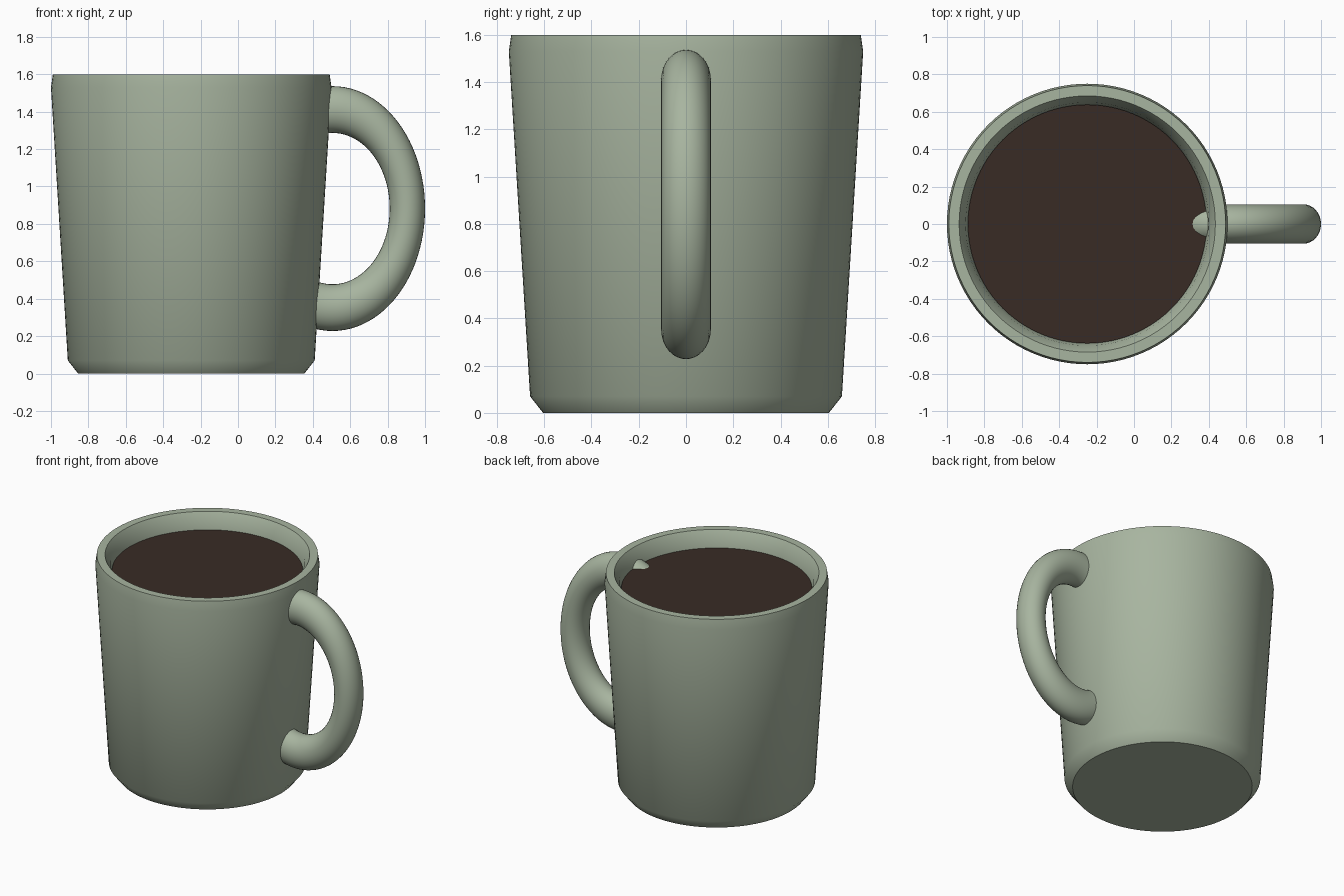
import bpy, bmesh
from math import pi, radians
from mathutils import Vector

if "Cube" in bpy.data.objects:
    bpy.data.objects.remove(bpy.data.objects["Cube"])

CENTRE_X = -0.25


def material(name, rgb):
    mat = bpy.data.materials.new(name)
    mat.diffuse_color = (*rgb, 1)
    mat.use_nodes = True
    mat.node_tree.nodes["Principled BSDF"].inputs["Base Color"].default_value = mat.diffuse_color
    return mat


def finish(obj, mat, angle=50):
    obj.data.materials.append(mat)
    bpy.ops.object.select_all(action='DESELECT')
    obj.select_set(True)
    bpy.context.view_layer.objects.active = obj
    bpy.ops.object.shade_smooth_by_angle(angle=radians(angle))


def lathe(name, profile, mat, steps=96):
    """Spin a (radius, height) profile around the vertical axis."""
    bm = bmesh.new()
    verts = [bm.verts.new((r, 0, z)) for r, z in profile]
    edges = [bm.edges.new(pair) for pair in zip(verts, verts[1:])]
    bmesh.ops.spin(bm, geom=verts + edges, cent=(0, 0, 0), axis=(0, 0, 1),
                   angle=2 * pi, steps=steps)
    bmesh.ops.remove_doubles(bm, verts=bm.verts, dist=1e-4)
    bmesh.ops.recalc_face_normals(bm, faces=bm.faces)
    mesh = bpy.data.meshes.new(name)
    bm.to_mesh(mesh)
    bm.free()
    obj = bpy.data.objects.new(name, mesh)
    obj.location.x = CENTRE_X
    bpy.context.collection.objects.link(obj)
    finish(obj, mat)
    return obj


glaze = material("sage_glaze", (0.39, 0.46, 0.35))
brown = material("dark_coffee", (0.04, 0.024, 0.018))

# Tapered cup with chamfered foot, softened rim and hollow inside
lathe("cup", [(0, 0), (0.605, 0), (0.66, 0.07), (0.75, 1.53), (0.74, 1.6),
              (0.685, 1.6), (0.65, 1.54), (0.635, 1.45), (0.56, 0.12),
              (0, 0.12)], glaze)

# Coffee filling the cup
lathe("coffee", [(0, 0.12), (0.56, 0.12), (0.638, 1.485), (0, 1.485)], brown)

# Handle: upright stretched ring, sunk into the cup wall
bpy.ops.mesh.primitive_torus_add(major_radius=0.445, minor_radius=0.105,
                                 major_segments=96, minor_segments=32,
                                 location=(0.505, 0, 0.882),
                                 rotation=(pi / 2, 0, 0))
handle = bpy.context.object
handle.name = "handle"
handle.scale = (0.9, 1.19, 1)
bpy.ops.object.transform_apply(location=False, rotation=True, scale=True)
finish(handle, glaze)
